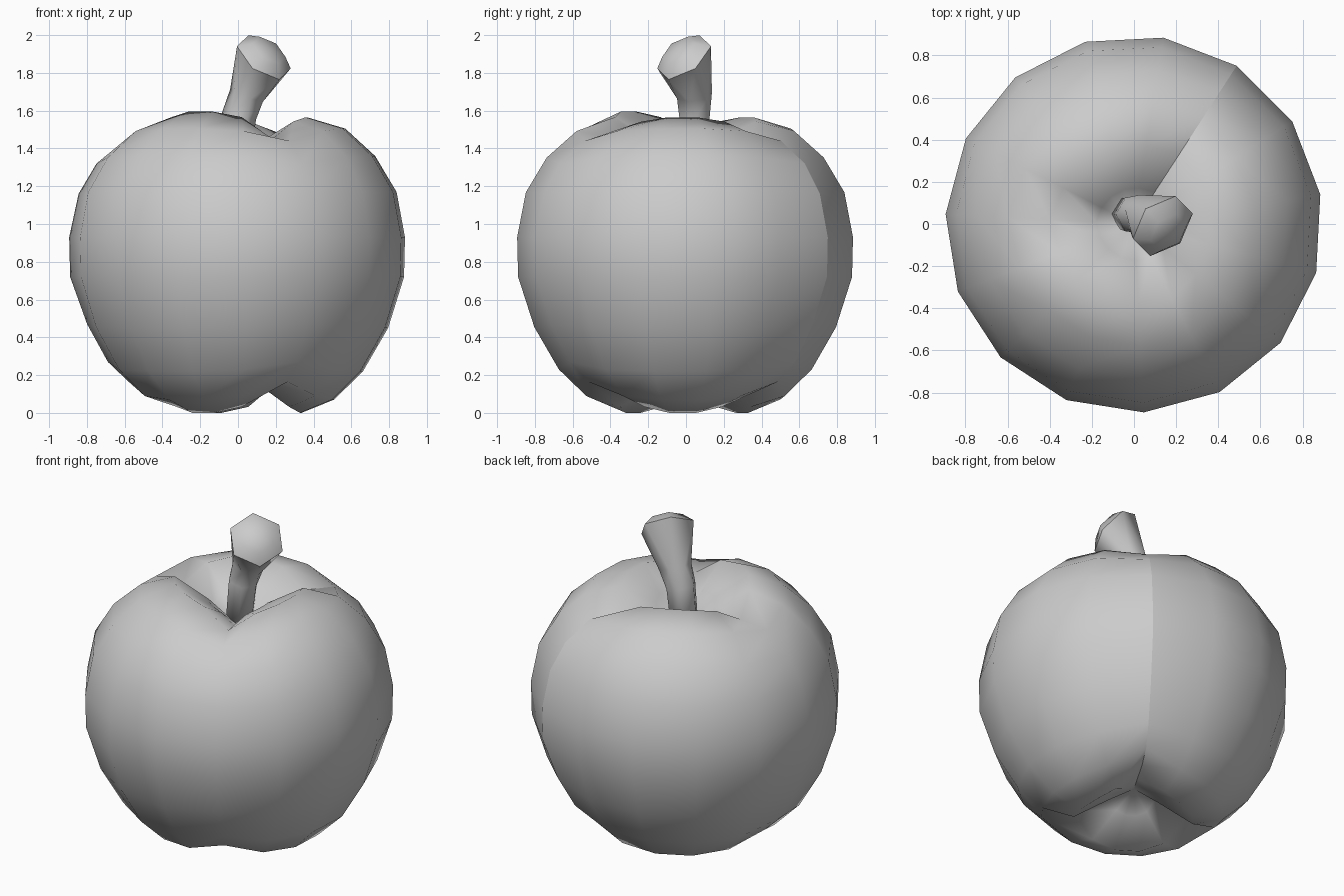
import bpy, bmesh, math
from mathutils import Vector

if "Cube" in bpy.data.objects:
    bpy.data.objects.remove(bpy.data.objects["Cube"])


def loft(name, rings, start, end, sharp):
    """Skin closed rings of points, closing both ends with a pole point."""
    bm = bmesh.new()
    loops = [[bm.verts.new(p) for p in ring] for ring in rings]
    n = len(loops[0])
    for a, b in zip(loops, loops[1:]):
        for i in range(n):
            j = (i + 1) % n
            bm.faces.new((a[i], a[j], b[j], b[i]))
    lo, hi = bm.verts.new(start), bm.verts.new(end)
    for i in range(n):
        j = (i + 1) % n
        bm.faces.new((lo, loops[0][j], loops[0][i]))
        bm.faces.new((hi, loops[-1][i], loops[-1][j]))
    for f in bm.faces:
        f.smooth = True
    columns = [[lo] + [r[0] for r in loops] + [hi]]
    chain = columns[0] if sharp == 'seam' else loops[sharp] + [loops[sharp][0]]
    for a, b in zip(chain, chain[1:]):
        e = bm.edges.get((a, b))
        if e:
            e.smooth = False
    bmesh.ops.recalc_face_normals(bm, faces=bm.faces)
    me = bpy.data.meshes.new(name)
    bm.to_mesh(me)
    bm.free()
    ob = bpy.data.objects.new(name, me)
    bpy.context.collection.objects.link(ob)
    return ob


# Fruit: three lobes, five segments each, blending a lobe and a valley profile
lobe = [(.15, .13), (.34, .0), (.515, .07), (.67, .22), (.805, .45), (.89, .72), (.895, .93),
        (.85, 1.17), (.735, 1.36), (.575, 1.505), (.37, 1.565), (.17, 1.46)]
valley = [(.15, .2), (.38, .16), (.58, .165), (.69, .27), (.80, .47), (.89, .72), (.895, .93),
          (.845, 1.16), (.75, 1.32), (.6, 1.44), (.4, 1.45), (.18, 1.38)]
weights = [0, .8, 1, 1, .8]
body = []
for k, ((rl, zl), (rv, zv)) in enumerate(zip(lobe, valley)):
    ring = []
    for i in range(15):
        w = weights[i % 5]
        a = math.radians(57 + 24 * i)
        r, z = rv + (rl - rv) * w, zv + (zl - zv) * w
        if k == 10 and 5 < i < 10:      # front left lobe stands slightly taller
            z += .03 * w
        ring.append((r * math.cos(a), r * math.sin(a), z))
    body.append(ring)
loft("fruit_body", body, (0, 0, .22), (0, 0, 1.3), 'seam')

# Stem: leaning six-sided tube flaring to a tilted, domed cut end
stations = [((-.03, .05, 1.28), (.1, 0, 1), .085),
            ((.005, .045, 1.57), (.2, 0, 1), .092),
            ((.045, .045, 1.68), (.35, -.1, 1), .096),
            ((.137, -.01, 1.882), (.5, -.5, .7), .165),
            ((.165, -.04, 1.92), (.5, -.5, .7), .10)]
stem = []
for c, nrm, r in stations:
    q = Vector(nrm).to_track_quat('Z', 'Y')
    stem.append([Vector(c) + q @ Vector((r * math.cos(t), r * math.sin(t), 0))
                 for t in (math.radians(30 + 60 * i) for i in range(6))])
loft("stem", stem, (-.03, .05, 1.28), (.17, -.045, 1.927), 3)
